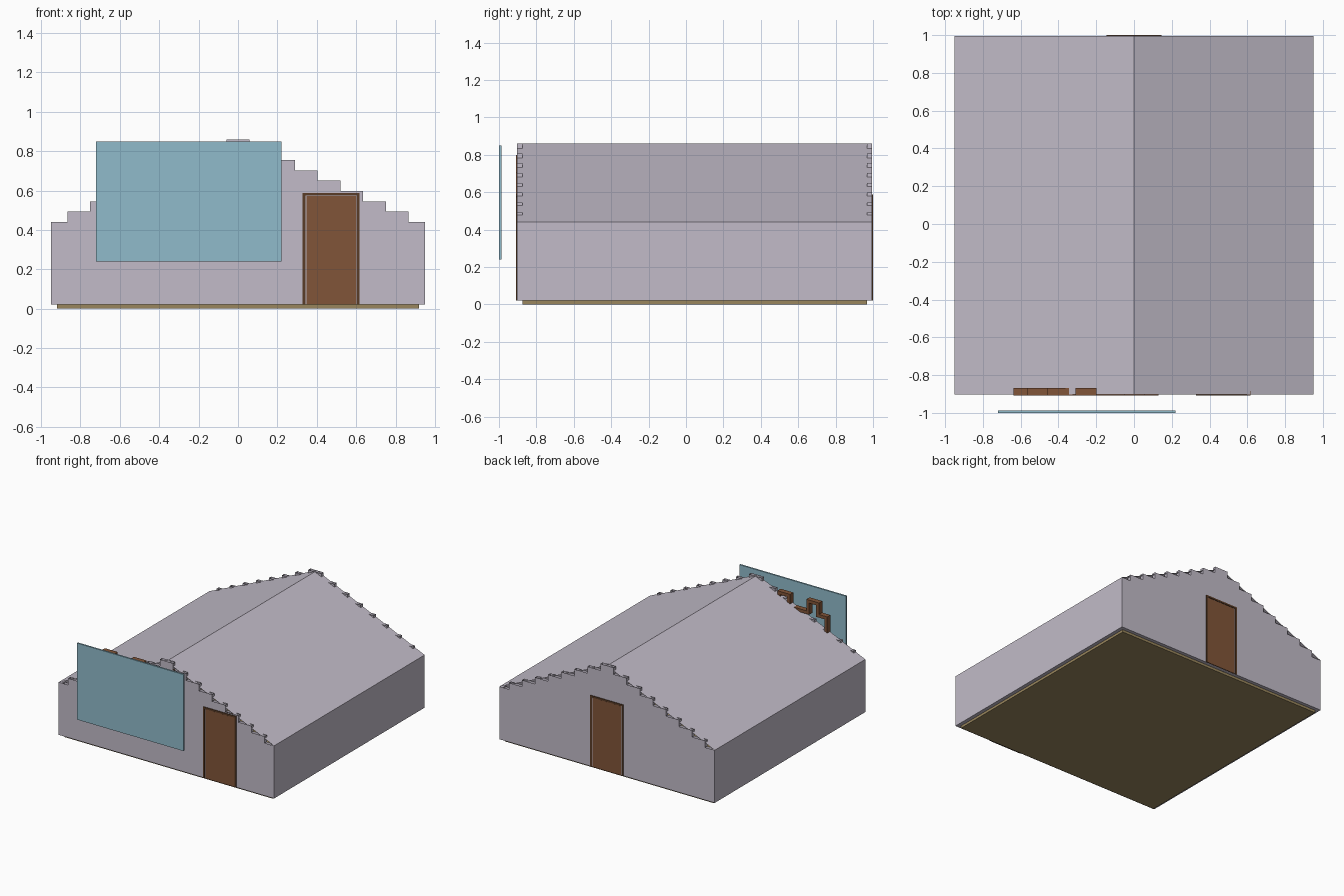
import bpy

if "Cube" in bpy.data.objects:
    bpy.data.objects.remove(bpy.data.objects["Cube"])

FRONT, BACK, HALF, EAVE, RIDGE, BASE = -0.903, 0.995, 0.95, 0.44, 0.86, 0.02


def material(name, rgb):
    m = bpy.data.materials.new(name)
    m.diffuse_color = (*rgb, 1)
    m.use_nodes = True
    m.node_tree.nodes["Principled BSDF"].inputs["Base Color"].default_value = m.diffuse_color
    return m


LILAC = material("lilac_plaster", (0.54, 0.50, 0.58))
WOOD = material("brown_wood", (0.22, 0.09, 0.04))
DARK = material("dark_wood", (0.10, 0.045, 0.02))
TAN = material("tan_floor", (0.32, 0.24, 0.11))
TEAL = material("teal_glass", (0.28, 0.50, 0.60))


def mesh(name, verts, faces, mat):
    me = bpy.data.meshes.new(name)
    me.from_pydata(verts, [], faces)
    me.materials.append(mat)
    ob = bpy.data.objects.new(name, me)
    bpy.context.collection.objects.link(ob)
    return ob


def box(name, x0, x1, y0, y1, z0, z1, mat):
    v = [(x, y, z) for x in (x0, x1) for y in (y0, y1) for z in (z0, z1)]
    f = [(0, 1, 3, 2), (4, 6, 7, 5), (0, 4, 5, 1), (2, 3, 7, 6), (0, 2, 6, 4), (1, 5, 7, 3)]
    return mesh(name, v, f, mat)


def frame(name, outer, inner, y0, y1, mat):
    """Closed ring between two matching xz outlines, extruded in y."""
    n = len(outer)
    rings = [(outer, y0), (inner, y0), (inner, y1), (outer, y1)]
    v = [(x, y, z) for ring, y in rings for x, z in ring]
    f = [(a * n + i, a * n + (i + 1) % n, (a + 1) % 4 * n + (i + 1) % n, (a + 1) % 4 * n + i)
         for a in range(4) for i in range(n)]
    return mesh(name, v, f, mat)


# Stepped gable outline, built on one side and mirrored
half = [(HALF, BASE)]
for k in range(8, -1, -1):
    z = RIDGE - k * 0.0525
    half.append((min(HALF, 0.058 + k * 0.1155), z))
    if k:
        half.append((0.058 + (k - 1) * 0.1155, z))
outline = half + [(-x, z) for x, z in reversed(half)]


def gable(name, y0, y1):
    n = len(outline)
    v = [(x, y, z) for y in (y0, y1) for x, z in outline]
    f = [tuple(range(n)), tuple(range(2 * n - 1, n - 1, -1))]
    for i in range(n):
        j = (i + 1) % n
        # step treads stay open: only risers and the bottom are closed
        if outline[i][0] == outline[j][0] or outline[i][1] == outline[j][1] == BASE:
            f.append((i, i + n, j + n, j))
    return mesh(name, v, f, LILAC)


gable("front_gable", FRONT, FRONT + 0.028)
gable("back_gable", BACK - 0.028, BACK)

# Side walls and thin roof sheets
for s, side in ((-1, "left"), (1, "right")):
    x0, x1 = sorted((s * HALF, s * (HALF - 0.03)))
    box(side + "_wall", x0, x1, FRONT, BACK, BASE, EAVE, LILAC)
mesh("roof", [(x, y, z) for x, z in ((-HALF, EAVE), (0, RIDGE), (HALF, EAVE)) for y in (FRONT, BACK)],
     [(0, 2, 3, 1), (2, 4, 5, 3)], LILAC)

# Floor slab
box("floor", -0.92, 0.92, FRONT + 0.028, BACK - 0.028, 0, 0.022, TAN)


# Doors with frames
def door(name, cx, wall, out):
    def rect(w, top):
        return [(cx - w, BASE), (cx - w, top), (cx + w, top), (cx + w, BASE)]
    y0, y1 = sorted((wall - out * 0.02, wall + out * 0.005))
    frame(name + "_frame", rect(0.145, 0.588), rect(0.131, 0.574), y0, y1, DARK)
    y0, y1 = sorted((wall - out * 0.015, wall + out * 0.002))
    box(name + "_panel", cx - 0.125, cx + 0.128, y0, y1, BASE, 0.572, WOOD)


door("front_door", 0.473, FRONT, -1)
door("back_door", 0, BACK, 1)


# Three window frames with raised centres
def window_outline(cx, t):
    w, r = 0.128 - t, 0.056 - t
    return [(cx - w, 0.29 + t), (cx - w, 0.708 - t), (cx - r, 0.708 - t), (cx - r, 0.80 - t),
            (cx + r, 0.80 - t), (cx + r, 0.708 - t), (cx + w, 0.708 - t), (cx + w, 0.29 + t)]


for i in range(3):
    cx = -0.254 + (i - 1) * 0.256
    frame(f"window_frame_{i + 1}", window_outline(cx, 0), window_outline(cx, 0.025), -0.909, -0.868, WOOD)

# Glass panel standing in front of the windows
box("window_glass", -0.72, 0.22, -1, -0.987, 0.24, 0.85, TEAL)
